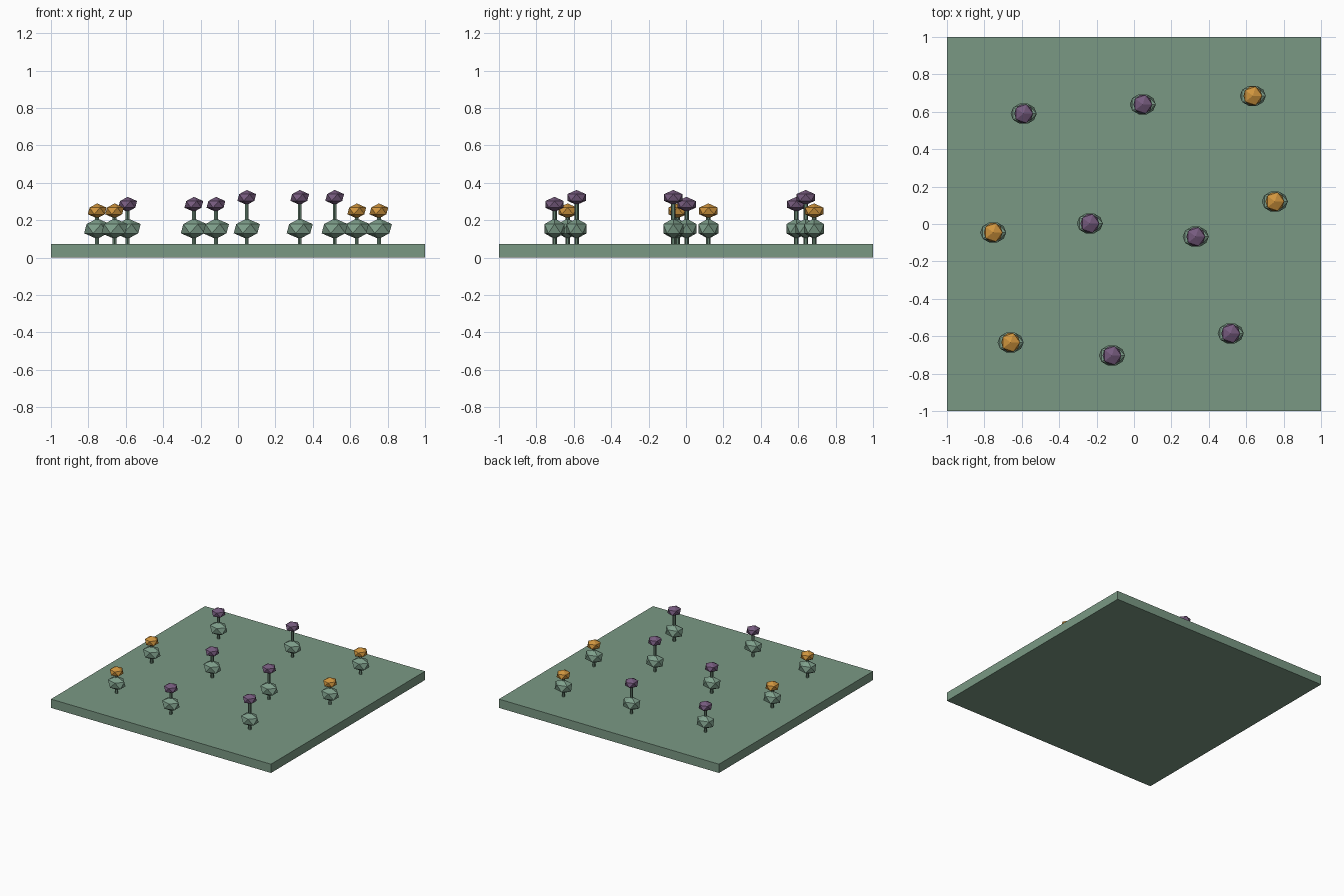
import bpy

if "Cube" in bpy.data.objects:
    bpy.data.objects.remove(bpy.data.objects["Cube"])


def srgb(r, g, b):
    lin = [((c / 255 + 0.055) / 1.055) ** 2.4 for c in (r, g, b)]
    return (*lin, 1.0)


def material(name, rgb):
    m = bpy.data.materials.new(name)
    m.diffuse_color = srgb(*rgb)
    m.use_nodes = True
    m.node_tree.nodes["Principled BSDF"].inputs["Base Color"].default_value = m.diffuse_color
    return m


GRASS = material("meadow green", (122, 153, 132))
LEAF = material("leaf green", (126, 159, 139))
STEM = material("stem green", (100, 128, 110))
PURPLE = material("plum purple", (118, 91, 126))
ORANGE = material("amber orange", (208, 149, 62))


def finish(name, mat, scale=None):
    ob = bpy.context.object
    ob.name = name
    if scale:
        ob.scale = scale
    ob.data.materials.append(mat)
    bpy.ops.object.transform_apply(location=False, rotation=False, scale=True)
    return ob


def blob(name, loc, scale, mat):
    bpy.ops.mesh.primitive_ico_sphere_add(subdivisions=1, radius=1, location=loc)
    return finish(name, mat, scale)


TOP = 0.072  # top of the ground slab

# Ground slab
bpy.ops.mesh.primitive_cube_add(size=1, location=(0, 0, TOP / 2))
finish("ground_slab", GRASS, (2, 2, TOP))

# Flowers: x, y, blossom height, colour
flowers = [
    (-0.59, 0.59, 0.285, PURPLE), (0.047, 0.64, 0.322, PURPLE),
    (-0.236, 0.003, 0.285, PURPLE), (0.33, -0.068, 0.322, PURPLE),
    (0.517, -0.585, 0.322, PURPLE), (-0.118, -0.703, 0.285, PURPLE),
    (0.635, 0.685, 0.25, ORANGE), (0.753, 0.12, 0.25, ORANGE),
    (-0.753, -0.045, 0.25, ORANGE), (-0.66, -0.633, 0.25, ORANGE),
]
for i, (x, y, z, mat) in enumerate(flowers, 1):
    # Stem
    bottom = TOP - 0.005
    bpy.ops.mesh.primitive_cylinder_add(vertices=6, radius=0.012, depth=z - bottom,
                                        location=(x, y, (z + bottom) / 2))
    finish(f"stem_{i}", STEM)
    # Leaf clump and blossom
    blob(f"leaves_{i}", (x, y, 0.155), (0.078, 0.063, 0.055), LEAF)
    blob(f"blossom_{i}", (x, y, z), (0.056, 0.058, 0.04), mat)
